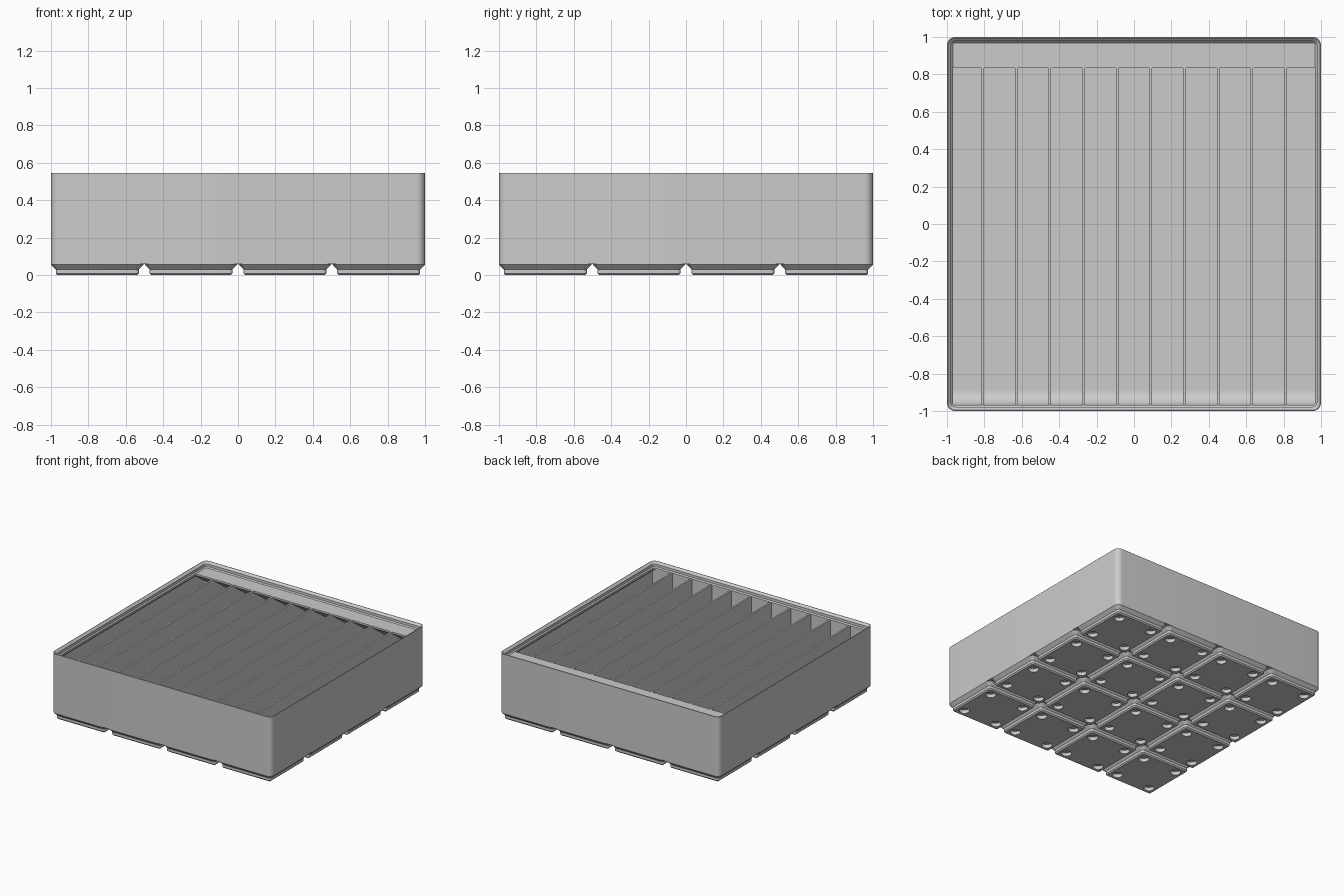
import bpy
import bmesh
from math import sin, cos, pi, tan, radians

if "Cube" in bpy.data.objects:
    bpy.data.objects.remove(bpy.data.objects["Cube"], do_unlink=True)

FLOOR, RIM, LIP_BASE = 0.084, 0.547, 0.5015
BASE, CORNER, REACH = 0.0597, 0.0448, 0.984
COUNT, PITCH = 11, 0.5015

grey = bpy.data.materials.new("plain grey")
grey.use_nodes = True
grey.diffuse_color = (0.6, 0.6, 0.6, 1)
grey.node_tree.nodes["Principled BSDF"].inputs["Base Color"].default_value = (0.6, 0.6, 0.6, 1)


def finish(name, bm):
    bmesh.ops.remove_doubles(bm, verts=bm.verts, dist=0.00001)
    bmesh.ops.recalc_face_normals(bm, faces=bm.faces)
    mesh = bpy.data.meshes.new(name)
    bm.to_mesh(mesh)
    bm.free()
    mesh.materials.append(grey)
    obj = bpy.data.objects.new(name, mesh)
    bpy.context.collection.objects.link(obj)
    bpy.ops.object.select_all(action="DESELECT")
    obj.select_set(True)
    bpy.context.view_layer.objects.active = obj
    bpy.ops.object.shade_smooth_by_angle(angle=radians(30))
    return obj


def rounded_square(half, radius, z, steps=8):
    points = []
    for quarter, (sx, sy) in enumerate([(1, 1), (-1, 1), (-1, -1), (1, -1)]):
        for i in range(steps + 1):
            a = (quarter + i / steps) * pi / 2
            points.append((sx * (half - radius) + radius * cos(a),
                           sy * (half - radius) + radius * sin(a), z))
    return points


def circle(x, y, radius, z, steps=32):
    return [(x + radius * cos(2 * pi * i / steps), y + radius * sin(2 * pi * i / steps), z)
            for i in range(steps)]


def loft(bm, rings, cap_start=True, cap_end=True):
    rows = [[bm.verts.new(p) for p in ring] for ring in rings]
    n = len(rows[0])
    for low, high in zip(rows, rows[1:]):
        for i in range(n):
            j = (i + 1) % n
            bm.faces.new((low[i], low[j], high[j], high[i]))
    if cap_start:
        bm.faces.new(rows[0])
    if cap_end:
        bm.faces.new(rows[-1])
    return rows


def extrude_x(name, profile, x0, x1):
    bm = bmesh.new()
    loft(bm, [[(x, y, z) for y, z in profile] for x in (x0, x1)])
    return finish(name, bm)


# Outer shell with a stepped stacking lip and inner floor: (inset, height)
shell = [(0, BASE), (0, RIM - 0.002), (0.002, RIM), (0.0055, RIM), (0.0227, 0.531),
         (0.0227, 0.51), (0.031, LIP_BASE), (0.031, 0.487), (0.0113, 0.4675), (0.0113, FLOOR)]
bm = bmesh.new()
loft(bm, [rounded_square(1 - inset, CORNER - inset, z) for inset, z in shell])
finish("bin_shell", bm)

# Label shelf along the back, with a sloped support below
shelf_front, shelf_under = 0.835, 0.487
support = shelf_under - (REACH - shelf_front) * tan(radians(36))
extrude_x("label_shelf", [(REACH, LIP_BASE), (shelf_front, LIP_BASE),
                          (shelf_front, shelf_under), (REACH, support)], -REACH, REACH)

# Finger scoop along the front wall
r, wall = 0.08, -0.969
arc = [(wall + r - r * cos(a), FLOOR + r - r * sin(a))
       for a in [i * pi / 20 for i in range(11)]]
extrude_x("front_scoop", [(-REACH, FLOOR), (-REACH, 0.48), (wall, 0.495)] + arc, -REACH, REACH)

# Dividers between the compartments
divider = [(-0.975, FLOOR), (-0.975, LIP_BASE), (shelf_front, LIP_BASE),
           (shelf_front, shelf_under), (REACH, support), (REACH, FLOOR)]
spacing = 1.98 / COUNT
for k in range(1, COUNT):
    x = (k - COUNT / 2) * spacing
    extrude_x(f"divider_{k}", divider, x - 0.0072, x + 0.0072)

# Stepped foot with four magnet holes, repeated as a grid
foot = [(0.0352, 0), (0.0257, 0.0096), (0.0257, 0.031), (0, 0.0567), (0, BASE)]
bm = bmesh.new()
rows = loft(bm, [rounded_square(0.2478, CORNER - inset, z) if inset == 0 else
                 rounded_square(0.2478 - inset, CORNER - inset, z) for inset, z in foot],
            cap_start=False)
rims = [rows[0]]
for sx in (-1, 1):
    for sy in (-1, 1):
        hole = loft(bm, [circle(sx * 0.155, sy * 0.155, 0.0388, z) for z in (0, 0.029)],
                    cap_start=False)
        rims.append(hole[0])
edges = [bm.edges.get((rim[i - 1], rim[i])) for rim in rims for i in range(len(rim))]
bmesh.ops.triangle_fill(bm, edges=edges, use_beauty=True, normal=(0, 0, -1))
feet = finish("feet", bm)
feet.location = (-1.5 * PITCH, -1.5 * PITCH, 0)
for axis in range(2):
    array = feet.modifiers.new("grid", "ARRAY")
    array.count = 4
    array.use_relative_offset = False
    array.use_constant_offset = True
    array.constant_offset_displace = [PITCH if i == axis else 0 for i in range(3)]
